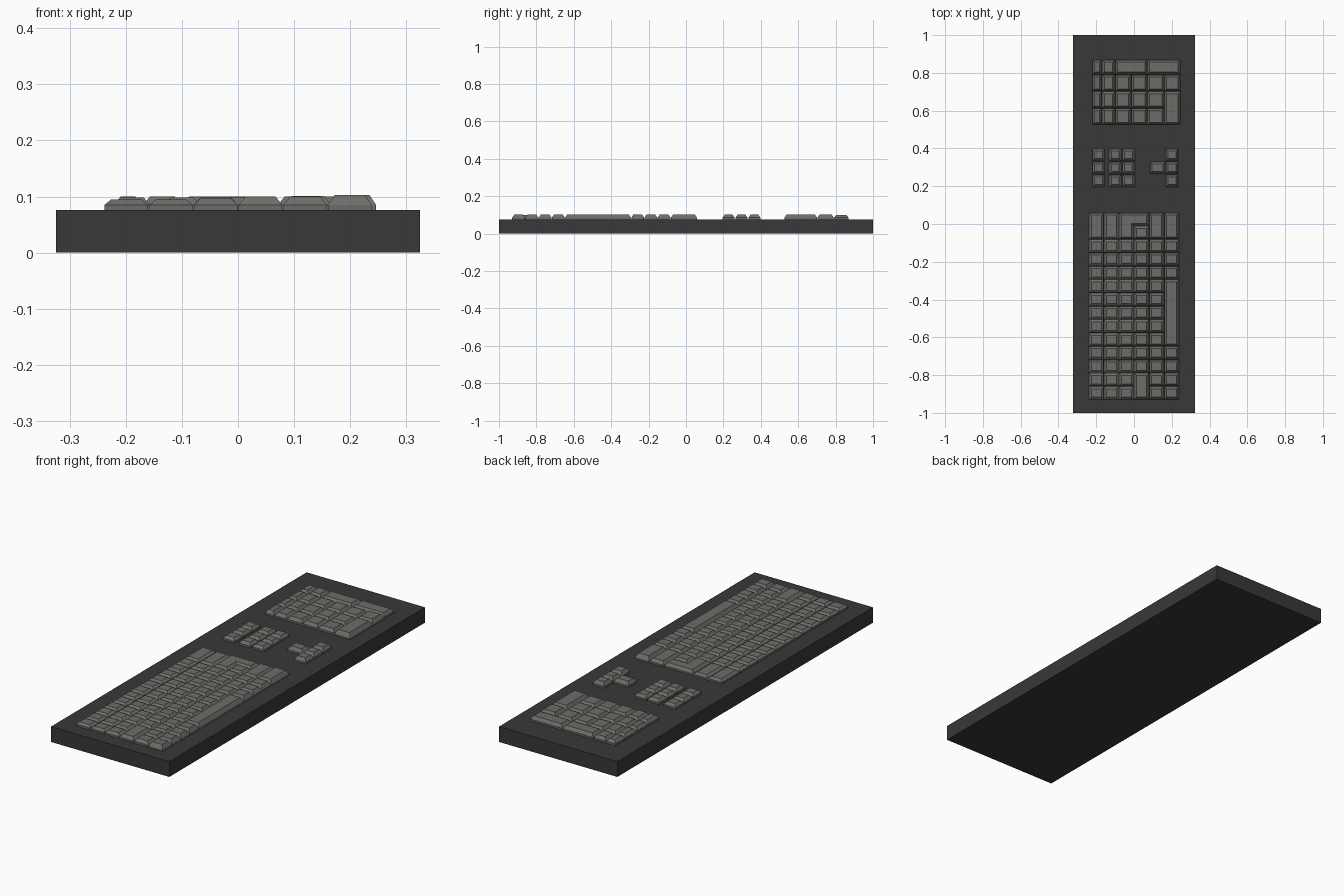
import bpy, bmesh
from mathutils import Vector

if "Cube" in bpy.data.objects:
    bpy.data.objects.remove(bpy.data.objects["Cube"])

BOARD_TOP = 0.076


def material(name, rgb):
    m = bpy.data.materials.new(name)
    m.diffuse_color = (*rgb, 1)
    m.use_nodes = True
    m.node_tree.nodes["Principled BSDF"].inputs["Base Color"].default_value = m.diffuse_color
    return m


case_grey = material("case dark grey", (0.040, 0.040, 0.040))
key_grey = material("key grey", (0.150, 0.155, 0.140))


def finish(name, bm, mat):
    bmesh.ops.recalc_face_normals(bm, faces=bm.faces)
    mesh = bpy.data.meshes.new(name)
    bm.to_mesh(mesh)
    bm.free()
    mesh.materials.append(mat)
    ob = bpy.data.objects.new(name, mesh)
    bpy.context.collection.objects.link(ob)
    return ob


def inset(pts, d):
    """Offset a right-angled counter-clockwise outline inwards by d."""
    out = []
    for i, p in enumerate(pts):
        a = (Vector(p) - Vector(pts[i - 1])).normalized()
        b = (Vector(pts[(i + 1) % len(pts)]) - Vector(p)).normalized()
        out.append((p[0] - (a.y + b.y) * d, p[1] + (a.x + b.x) * d))
    return out


def add_key(bm, outline, top, taper=0.012):
    """Keycap: short straight skirt, sloped sides, flat top."""
    base = inset(outline, 0.001)
    levels = [(base, BOARD_TOP - 0.004), (base, 0.085), (inset(base, taper), top)]
    rings = [[bm.verts.new((x, y, z)) for x, y in pts] for pts, z in levels]
    n = len(outline)
    for lo, hi in zip(rings, rings[1:]):
        for i in range(n):
            j = (i + 1) % n
            bm.faces.new((lo[i], lo[j], hi[j], hi[i]))
    bm.faces.new(rings[0][::-1])
    bm.faces.new(rings[-1])


def rect(x0, x1, y0, y1):
    return [(x0, y0), (x1, y0), (x1, y1), (x0, y1)]


# Case slab
bm = bmesh.new()
bmesh.ops.create_cube(bm, size=1)
for v in bm.verts:
    v.co = (v.co.x * 0.648, v.co.y * 2, (v.co.z + 0.5) * BOARD_TOP)
finish("case", bm, case_grey)

# Main key block: 6 columns along x, 14 units along y
X = [-0.239 + 0.0797 * i for i in range(7)]
Y = [-0.93 + 0.0707 * i for i in range(15)]
TOPS = [0.095, 0.095, 0.097, 0.100, 0.100, 0.103]
bm = bmesh.new()
for c in range(6):
    if c == 3:      # wide lock key, then singles up to the return key
        spans = [(0, 2)] + [(r, r + 1) for r in range(2, 13)]
    elif c == 2:    # return key fills the end of this column
        spans = [(r, r + 1) for r in range(12)]
    elif c == 5:    # space bar
        spans = [(r, r + 1) for r in range(4)] + [(4, 9)] + \
                [(r, r + 1) for r in range(9, 12)] + [(12, 14)]
    else:
        spans = [(r, r + 1) for r in range(12)] + [(12, 14)]
    for a, b in spans:
        add_key(bm, rect(X[c], X[c + 1], Y[a], Y[b]), TOPS[c])
# L-shaped return key
add_key(bm, [(X[2], Y[12]), (X[3], Y[12]), (X[3], Y[13]),
             (X[4], Y[13]), (X[4], Y[14]), (X[2], Y[14])], 0.099)
finish("main_keys", bm, key_grey)

# Navigation keys and arrow keys
NY = [0.195 + 0.0688 * i for i in range(4)]
bm = bmesh.new()
for x0 in (-0.222, -0.133, -0.062):
    for r in range(3):
        add_key(bm, rect(x0, x0 + 0.067, NY[r], NY[r + 1] - 0.003), 0.098)
finish("navigation_keys", bm, key_grey)

bm = bmesh.new()
for r in range(3):
    add_key(bm, rect(0.168, 0.235, NY[r], NY[r + 1] - 0.003), 0.102)
add_key(bm, rect(0.083, 0.167, NY[1], NY[2] - 0.003), 0.101)
finish("arrow_keys", bm, key_grey)

# Number pad: 6 columns, 4 rows, with three double-size keys
PX = [-0.222, -0.170, -0.100, -0.015, 0.070, 0.160, 0.247]
PY = [0.525, 0.613, 0.702, 0.791, 0.870]
cells = [(c, c + 1, r, r + 1) for c in range(5) for r in range(3)]
cells += [(0, 1, 3, 4), (1, 2, 3, 4), (2, 4, 3, 4), (4, 6, 3, 4),
          (5, 6, 0, 2), (5, 6, 2, 3)]
bm = bmesh.new()
for c0, c1, r0, r1 in cells:
    add_key(bm, rect(PX[c0], PX[c1], PY[r0], PY[r1]), 0.100 if c0 < 5 else 0.103)
finish("number_pad_keys", bm, key_grey)
